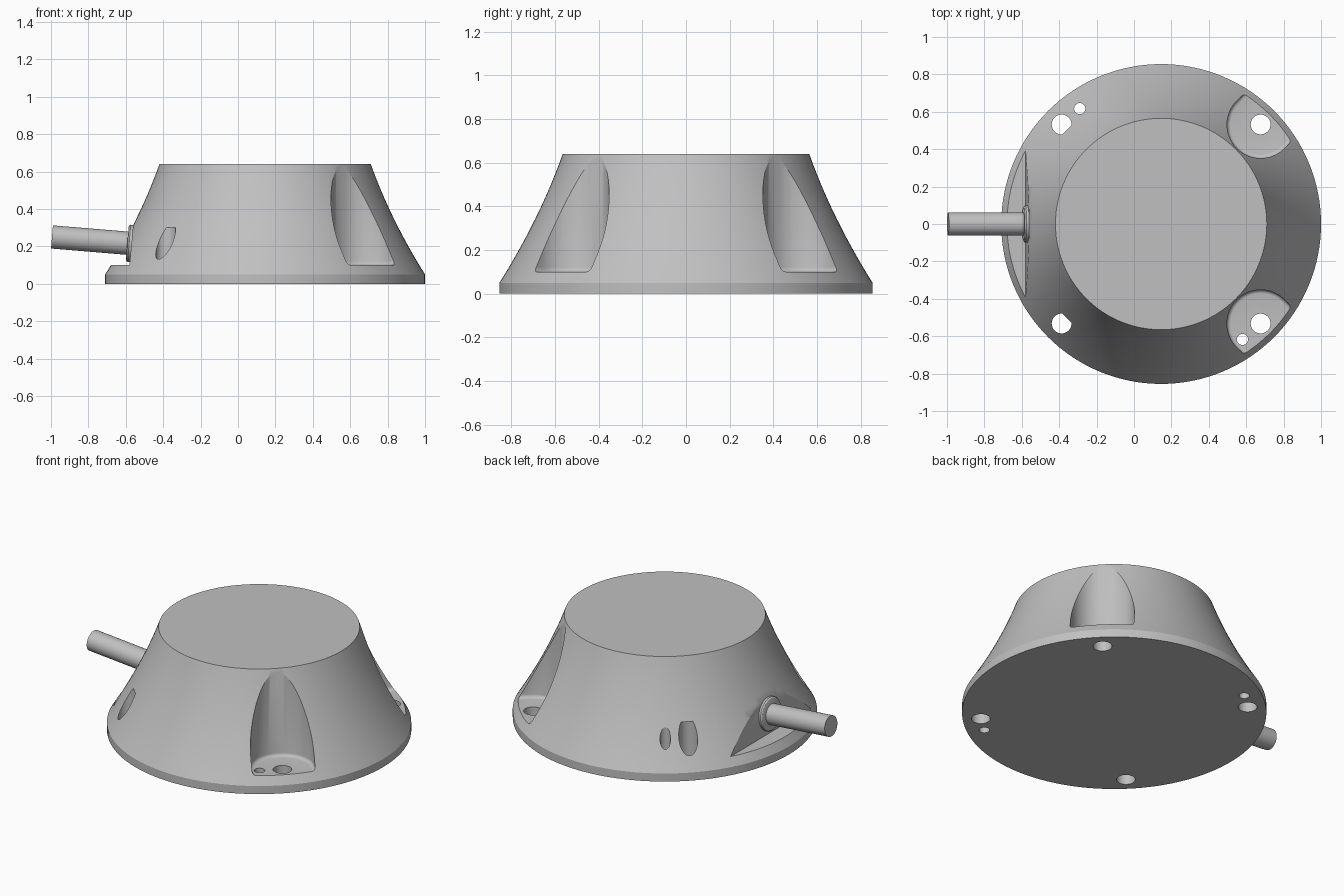
import bpy, bmesh, math
from mathutils import Vector, Matrix

if "Cube" in bpy.data.objects:
    bpy.data.objects.remove(bpy.data.objects["Cube"])

CENTRE = Vector((0.145, 0, 0))

grey = bpy.data.materials.new("light grey")
grey.use_nodes = True
grey.diffuse_color = (0.527, 0.527, 0.527, 1)
grey.node_tree.nodes["Principled BSDF"].inputs["Base Color"].default_value = grey.diffuse_color


def finish(bm, name):
    bmesh.ops.recalc_face_normals(bm, faces=bm.faces)
    mesh = bpy.data.meshes.new(name)
    bm.to_mesh(mesh)
    bm.free()
    mesh.materials.append(grey)
    obj = bpy.data.objects.new(name, mesh)
    bpy.context.collection.objects.link(obj)
    return obj


def lathe(name, profile, segments, matrix):
    """Capped solid of revolution from (radius, height) pairs."""
    bm = bmesh.new()
    rings = []
    for r, z in profile:
        angles = [math.tau * i / segments for i in range(segments)]
        rings.append([bm.verts.new((r * math.cos(a), r * math.sin(a), z)) for a in angles])
    for low, high in zip(rings, rings[1:]):
        for i in range(segments):
            j = (i + 1) % segments
            bm.faces.new((low[i], low[j], high[j], high[i]))
    bm.faces.new(rings[0])
    bm.faces.new(rings[-1])
    bm.transform(matrix)
    return finish(bm, name)


def prism(name, outline, direction, matrix=Matrix(), fillet=0):
    """Extruded outline, with optional rounding of the starting edges."""
    bm = bmesh.new()
    base = bm.faces.new([bm.verts.new(p) for p in outline])
    edges = list(base.edges)
    out = bmesh.ops.extrude_face_region(bm, geom=[base], use_keep_orig=True)
    moved = [v for v in out["geom"] if isinstance(v, bmesh.types.BMVert)]
    bmesh.ops.translate(bm, verts=moved, vec=direction)
    bmesh.ops.recalc_face_normals(bm, faces=bm.faces)
    if fillet:
        bmesh.ops.bevel(bm, geom=edges, offset=fillet, segments=4, profile=0.5, affect='EDGES')
    bm.transform(matrix)
    return finish(bm, name)


def activate(obj):
    bpy.ops.object.select_all(action='DESELECT')
    obj.select_set(True)
    bpy.context.view_layer.objects.active = obj


def cut(obj, cutter):
    cutter.hide_render = True
    mod = obj.modifiers.new("cut", 'BOOLEAN')
    mod.operation = 'DIFFERENCE'
    mod.solver = 'EXACT'
    mod.object = cutter
    activate(obj)
    bpy.ops.object.modifier_apply(modifier=mod.name)
    bpy.data.objects.remove(cutter)


# Flared housing: short vertical rim, then a slightly concave cone
steps = 14
profile = [(0.855, 0)]
for k in range(steps + 1):
    t = k / steps
    profile.append((0.855 - 0.29 * t - 0.08 * t * (1 - t), 0.05 + 0.59 * t))
housing = lathe("housing", profile, 128, Matrix.Translation(CENTRE))

# Flat for the cable entry, leaning back slightly
flat = [(-0.58, -0.8, 0.1), (-0.517, -0.8, 0.8), (-1.2, -0.8, 0.8), (-1.2, -0.8, 0.1)]
cut(housing, prism("flat_cutter", flat, (0, 1.6, 0)))

# Four screw pockets, round on the inside and open outwards
pocket = [(0.5, -0.18, 0.1)]
for i in range(33):
    a = -math.pi / 2 - math.pi * i / 32
    pocket.append((0.18 * math.cos(a), 0.18 * math.sin(a), 0.1))
pocket.append((0.5, 0.18, 0.1))
for sx in (-1, 1):
    for sy in (-1, 1):
        spot = CENTRE + Vector((0.532 * sx, 0.532 * sy, 0))
        turn = Matrix.Rotation(math.atan2(sy, sx), 4, 'Z')
        cut(housing, prism("pocket_cutter", pocket, (0, 0, 1),
                           Matrix.Translation(spot) @ turn, 0.02))
        cut(housing, lathe("hole_cutter", [(0.053, -0.1), (0.053, 0.3)], 32,
                           Matrix.Translation(spot)))

# Two small locating holes on opposite corners
for s in (-1, 1):
    spot = CENTRE + Vector((0.435 * s, -0.617 * s, 0))
    cut(housing, lathe("pin_cutter", [(0.03, -0.1), (0.03, 0.3)], 24, Matrix.Translation(spot)))

# Cable and its collar, square to the flat
axis = Vector((-1, 0, 0.083)).normalized()
frame = Matrix.Translation((-0.57, 0, 0.215)) @ axis.to_track_quat('Z', 'Y').to_matrix().to_4x4()
cable = lathe("cable", [(0.062, -0.04), (0.062, 0.426)], 48, frame)
collar = lathe("cable_collar", [(0.1, -0.03), (0.1, 0.012), (0.095, 0.019), (0.088, 0.022)],
               48, frame)

for obj in (housing, cable, collar):
    activate(obj)
    bpy.ops.object.shade_smooth_by_angle(angle=math.radians(26))
